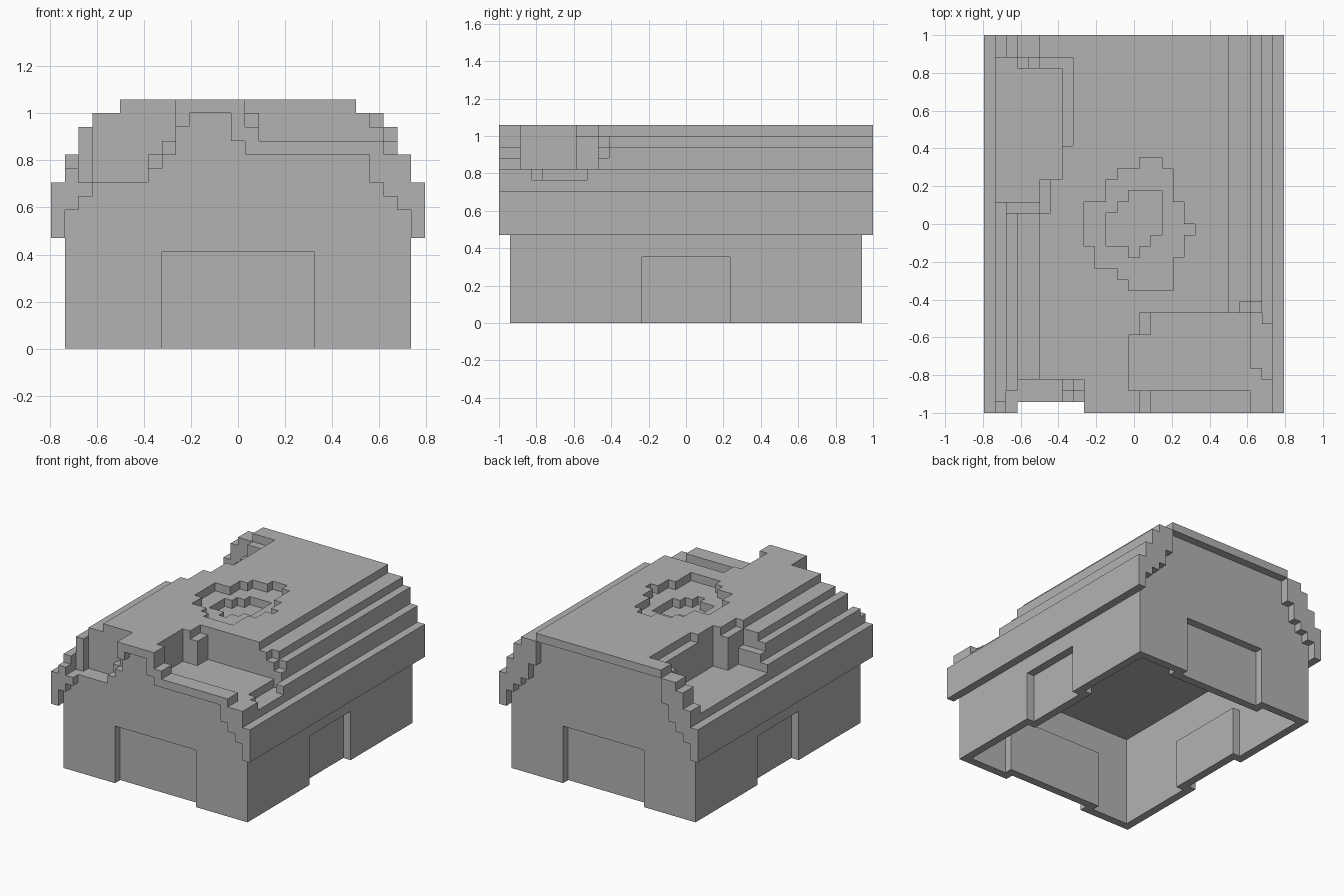
import bpy, bmesh
from mathutils import Vector

UNIT = 1 / 17   # block size

if "Cube" in bpy.data.objects:
    bpy.data.objects.remove(bpy.data.objects["Cube"], do_unlink=True)

stone = bpy.data.materials.new("grey stone")
stone.use_nodes = True
grey = (0.45, 0.45, 0.45, 1)
stone.diffuse_color = grey
stone.node_tree.nodes["Principled BSDF"].inputs["Base Color"].default_value = grey


def outer_top(x):
    """Top of the stepped roof in blocks, for a column at x."""
    a = abs(x)
    return 18 if a <= 8 else {9: 17, 10: 17, 11: 16, 12: 14, 13: 12}[a]


def overhang_bottom(x):
    a = abs(x)
    return 17 if a <= 8 else {9: 14, 10: 12, 11: 11, 12: 10, 13: 8}[a]


XS, YS = range(-13, 14), range(-17, 17)
top = {(x, y): outer_top(x) for x in XS for y in YS}


def lower(x0, x1, y0, y1, height):
    """Break the roof down to a height, x inclusive, y from y0 up to y1."""
    for x in range(x0, x1 + 1):
        for y in range(y0, y1):
            top[x, y] = min(top[x, y], height)


# Front crater on the +x slope
for cut in [(2, 10, -15, -8, 14), (0, 1, -15, -10, 14), (1, 1, -10, -8, 17),
            (10, 10, -8, -7, 16), (11, 11, -8, -7, 15), (11, 11, -17, -13, 14),
            (11, 11, -13, -8, 13), (12, 12, -14, -9, 13),
            (1, 1, -17, -15, 16), (2, 10, -17, -15, 15)]:
    lower(*cut)
# Rear crater on the -x slope
for cut in [(-12, -7, 4, 14, 13), (-12, -9, 2, 4, 13), (-8, -8, 1, 4, 17),
            (-11, -9, 1, 2, 15), (-6, -6, 7, 15, 17), (-12, -11, 14, 15, 13),
            (-10, -10, 14, 15, 14), (-9, -9, 14, 15, 15), (-8, -7, 14, 15, 17)]:
    lower(*cut)
# Broken front corner on the -x side
for cut in [(-10, -7, -16, -14, 12), (-6, -6, -16, -15, 13), (-6, -6, -15, -14, 14),
            (-5, -5, -16, -15, 14), (-5, -5, -15, -14, 15), (-11, -11, -17, -15, 12),
            (-12, -12, -17, -16, 13), (-10, -5, -17, -16, 0)]:
    lower(*cut)
# Shallow dent on the ridge: x limits per row, front to back
outer = [(0, 3), (-1, 3), (-3, 3), (-3, 4), (-4, 4), (-4, 5),
         (-4, 4), (-4, 4), (-2, 3), (-2, 3), (-1, 3), (1, 2)]
inner = [(0, 0), (-2, 1), (-2, 2), (-2, 2), (-1, 2), (0, 2)]
for rows, height in ((outer, 17), (inner, 16)):
    for k, (a, b) in enumerate(rows):
        y = k - len(rows) // 2
        lower(a, b, y, y + 1, height)


def front_bottom(x):
    """Underside of the damaged front overhang."""
    if 1 <= x <= 8:
        return 14
    return {0: 15, -4: 16}.get(x, overhang_bottom(x))


# Fill the blocks of each part
parts = {"roof": set(), "walls": set(), "door_panels": set()}
for x in XS:
    for y in YS:
        if y == -17:
            base = front_bottom(x)
        elif y == 16 or abs(x) == 13:
            base = overhang_bottom(x)
        else:
            base = 11
        parts["roof"].update((x, y, z) for z in range(base, top[x, y]))
        gable, side = y in (-16, 15), abs(x) == 12
        if abs(x) < 13 and -17 < y < 16 and (gable or side):
            for z in range(11):
                if gable and abs(x) <= 5 and z < 7:
                    inward = 1 if y < 0 else -1
                    parts["door_panels"].add((x, y + inward, z))
                elif side and -4 <= y < 4 and z < 6:
                    parts["door_panels"].add((x - (1 if x > 0 else -1), y, z))
                else:
                    parts["walls"].add((x, y, z))
# Jambs that join the set-back panels to the walls
for s in (-1, 1):
    for y in (-15, 14):
        parts["door_panels"].update((6 * s, y, z) for z in range(7))
    for y in (-5, 4):
        parts["door_panels"].update((11 * s, y, z) for z in range(6))
solid = set().union(*parts.values())


def build(name, blocks):
    """Mesh the exposed sides of blocks, then merge them into flat faces."""
    bm = bmesh.new()
    for block in blocks:
        centre = Vector(block) + Vector((0, 0.5, 0.5))
        for axis in range(3):
            for sign in (-1, 1):
                n = Vector((0, 0, 0))
                n[axis] = sign
                if tuple(int(c) for c in Vector(block) + n) in solid:
                    continue
                u = Vector((0, 0, 0))
                u[(axis + 1) % 3] = 0.5
                v = n.cross(u)
                mid = centre + n / 2
                corners = (mid - u - v, mid + u - v, mid + u + v, mid - u + v)
                bm.faces.new([bm.verts.new(c * UNIT) for c in corners])
    bmesh.ops.remove_doubles(bm, verts=bm.verts[:], dist=UNIT / 100)
    bmesh.ops.dissolve_limit(bm, angle_limit=0.02, verts=bm.verts[:], edges=bm.edges[:])
    mesh = bpy.data.meshes.new(name)
    bm.to_mesh(mesh)
    bm.free()
    mesh.materials.append(stone)
    bpy.context.collection.objects.link(bpy.data.objects.new(name, mesh))


for name, blocks in parts.items():
    build(name, blocks)
